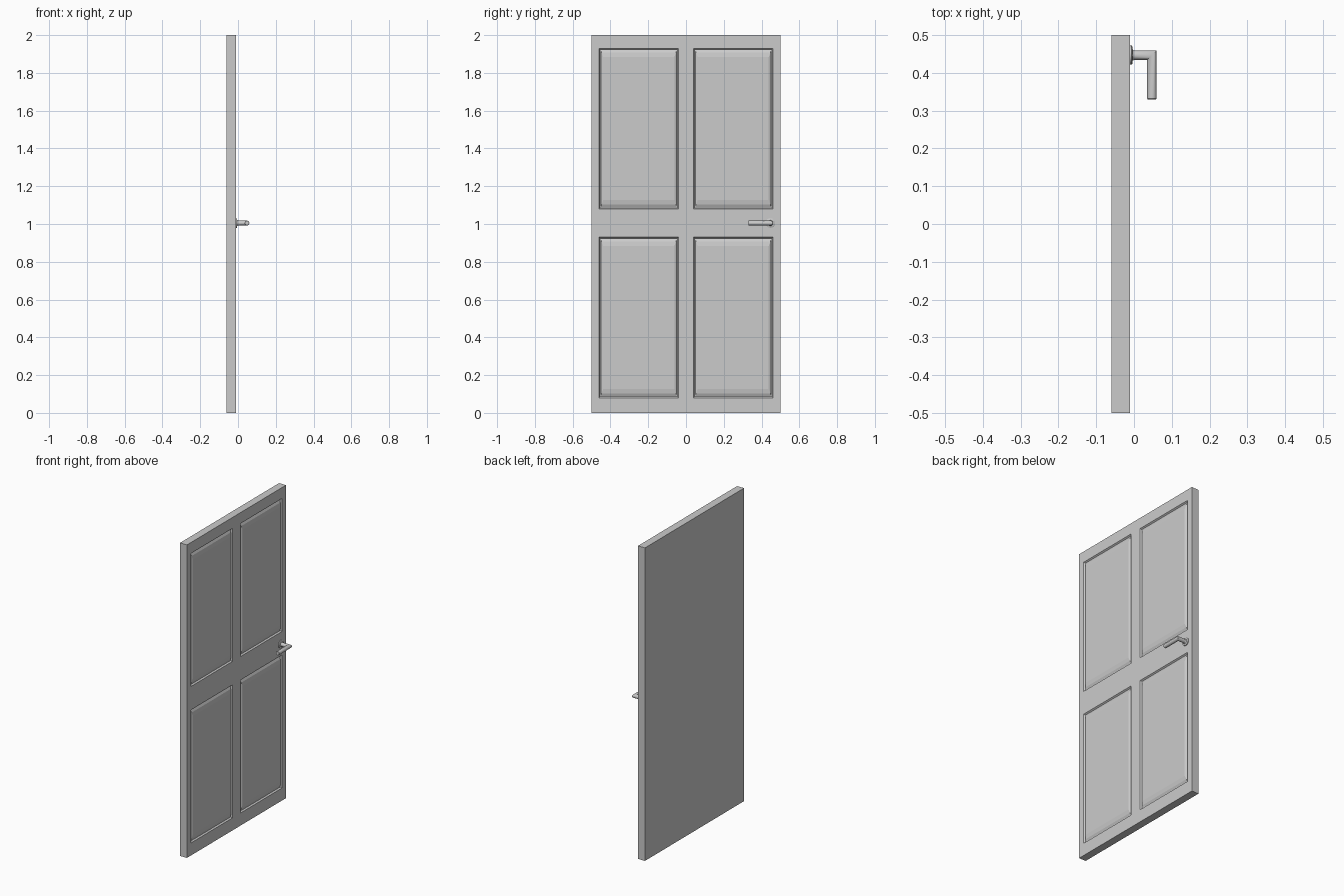
import bpy, bmesh, math
from mathutils import Vector

if "Cube" in bpy.data.objects:
    bpy.data.objects.remove(bpy.data.objects["Cube"])

BACK, FACE = -0.06, -0.011


def finish(bm, name, smooth=False):
    bmesh.ops.remove_doubles(bm, verts=bm.verts, dist=1e-5)
    bmesh.ops.recalc_face_normals(bm, faces=bm.faces)
    me = bpy.data.meshes.new(name)
    bm.to_mesh(me)
    bm.free()
    ob = bpy.data.objects.new(name, me)
    bpy.context.collection.objects.link(ob)
    if smooth:
        bpy.ops.object.select_all(action='DESELECT')
        ob.select_set(True)
        bpy.context.view_layer.objects.active = ob
        bpy.ops.object.shade_smooth_by_angle(angle=math.radians(35))
    return ob


def bridge(bm, rings, caps=(True, True)):
    """Skin a list of closed point rings."""
    vs = [[bm.verts.new(p) for p in r] for r in rings]
    n = len(vs[0])
    for a, b in zip(vs, vs[1:]):
        for i in range(n):
            j = (i + 1) % n
            bm.faces.new((a[i], a[j], b[j], b[i]))
    for ring, use in ((vs[0], caps[0]), (vs[-1], caps[1])):
        if use:
            bm.faces.new(ring)


def rect(x, y0, y1, z0, z1, iy=0.0, iz=0.0):
    return [(x, y0 + iy, z0 + iz), (x, y1 - iy, z0 + iz),
            (x, y1 - iy, z1 - iz), (x, y0 + iy, z1 - iz)]


# Door slab: a front grid whose four panel cells become moulded fields
ys = [-0.5, -0.46, -0.04, 0.04, 0.46, 0.5]
zs = [0.0, 0.08, 0.93, 1.08, 1.93, 2.0]
bm = bmesh.new()
for i in range(5):
    for k in range(5):
        cell = (ys[i], ys[i + 1], zs[k], zs[k + 1])
        if i in (1, 3) and k in (1, 3):
            proud = 0.001
            # depth offset, inset in y, inset in z
            profile = [(0, 0, 0), (-0.009, 0.006, 0.006), (-0.009, 0.009, 0.009),
                       (-0.003, 0.013, 0.022), (proud, 0.022, 0.047)]
            bridge(bm, [rect(FACE + d, *cell, iy, iz) for d, iy, iz in profile],
                   caps=(False, True))
        else:
            bm.faces.new([bm.verts.new(p) for p in rect(FACE, *cell)])
bmesh.ops.remove_doubles(bm, verts=bm.verts, dist=1e-5)
# Edges and back, extruded from the outer border
border = [e for e in bm.edges if e.is_boundary]
ext = bmesh.ops.extrude_edge_only(bm, edges=border)['geom']
for v in ext:
    if isinstance(v, bmesh.types.BMVert):
        v.co.x = BACK
bmesh.ops.holes_fill(bm, edges=[e for e in bm.edges if e.is_boundary], sides=0)
finish(bm, "door_slab")

# Handle
HY, HZ, SEG = 0.447, 1.005, 24
angles = [2 * math.pi * i / SEG for i in range(SEG)]


def disc(x, r):
    return [(x, HY + r * math.cos(a), HZ + r * math.sin(a)) for a in angles]


# Rosette plate
bm = bmesh.new()
bridge(bm, [disc(-0.013, 0.025), disc(-0.006, 0.025), disc(-0.004, 0.022),
            disc(-0.004, 0.015), disc(0.0, 0.0125)])
finish(bm, "handle_rosette", True)

# Lever: round bar with one mitred corner
R, LX = 0.0125, 0.0475
bm = bmesh.new()
cs = [(R * math.cos(a), R * math.sin(a)) for a in angles]
start = [(-0.006, HY + c, HZ + s) for c, s in cs]
miter = [(LX + c, HY + c, HZ + s) for c, s in cs]
end = [(LX + c, 0.332, HZ + s) for c, s in cs]
tip = [(LX + c * 0.88, 0.33, HZ + s * 0.88) for c, s in cs]
bridge(bm, [start, miter, end, tip])
finish(bm, "handle_lever", True)
